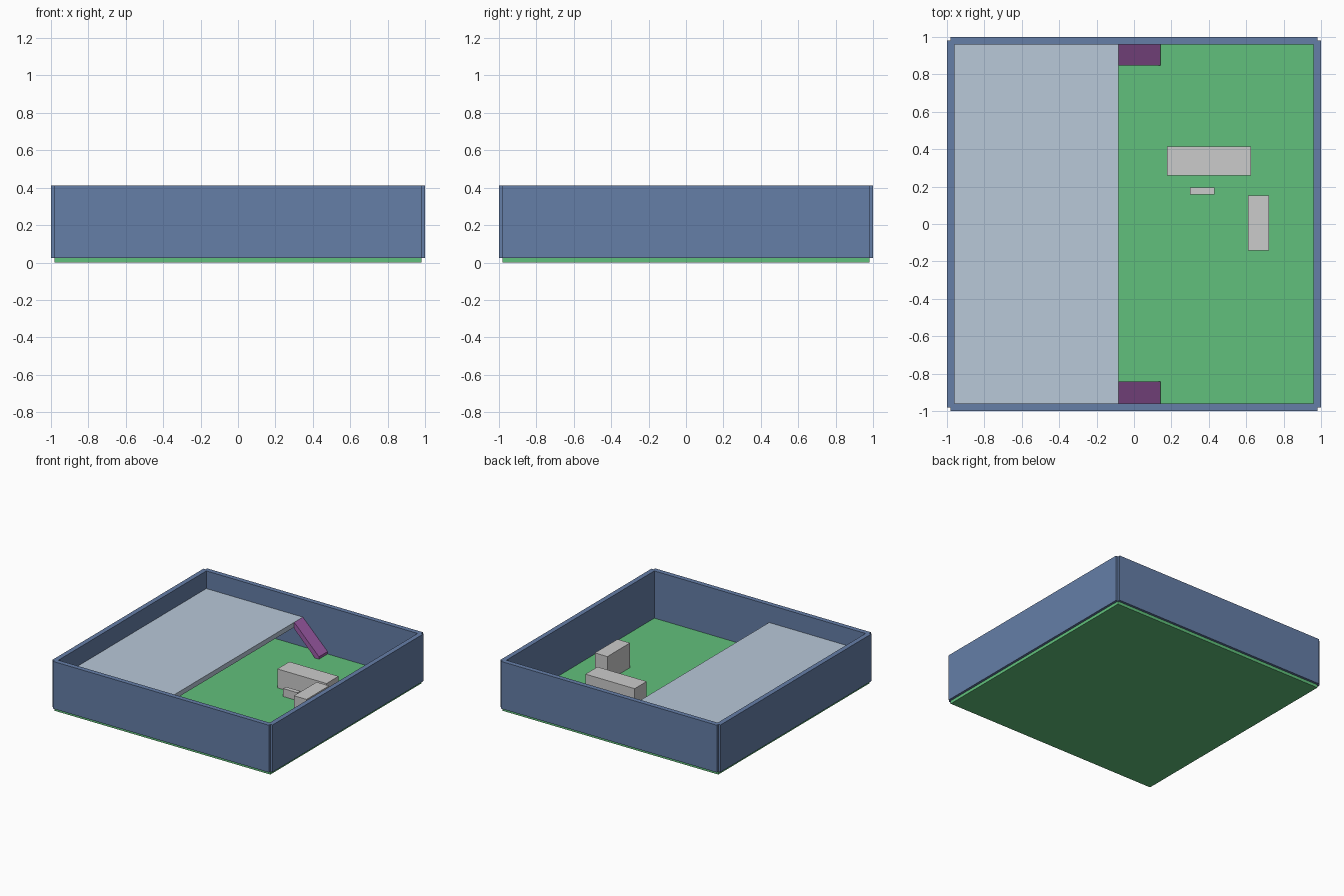
import bpy, bmesh

if "Cube" in bpy.data.objects:
    bpy.data.objects.remove(bpy.data.objects["Cube"])


def material(name, rgb):
    m = bpy.data.materials.new(name)
    m.diffuse_color = (*rgb, 1)
    m.use_nodes = True
    m.node_tree.nodes["Principled BSDF"].inputs["Base Color"].default_value = m.diffuse_color
    return m


GREEN = material("floor green", (0.12, 0.53, 0.20))
BLUE = material("wall blue", (0.13, 0.21, 0.39))
PALE = material("pale blue", (0.48, 0.58, 0.69))
PURPLE = material("ramp purple", (0.35, 0.11, 0.40))


def prism(name, profile, y0, y1, mat=None):
    """Extrude an xz profile from y0 to y1."""
    bm = bmesh.new()
    face = bm.faces.new([bm.verts.new((x, y0, z)) for x, z in profile])
    ext = bmesh.ops.extrude_face_region(bm, geom=[face])
    moved = [v for v in ext["geom"] if isinstance(v, bmesh.types.BMVert)]
    bmesh.ops.translate(bm, vec=(0, y1 - y0, 0), verts=moved)
    bmesh.ops.recalc_face_normals(bm, faces=bm.faces)
    me = bpy.data.meshes.new(name)
    bm.to_mesh(me)
    bm.free()
    if mat:
        me.materials.append(mat)
    ob = bpy.data.objects.new(name, me)
    bpy.context.collection.objects.link(ob)
    return ob


def box(name, x0, x1, y0, y1, z0, z1, mat=None):
    return prism(name, [(x0, z0), (x1, z0), (x1, z1), (x0, z1)], y0, y1, mat)


FLOOR = 0.025
TOP = 0.413

# Floor and the four walls standing on it
box("floor", -0.98, 0.98, -0.98, 0.98, 0, FLOOR, GREEN)
for side, a, b in (("low", -1.0, -0.96), ("high", 0.96, 1.0)):
    box("wall_x_" + side, a, b, -0.98, 0.98, FLOOR, TOP, BLUE)
    box("wall_y_" + side, -0.98, 0.98, a, b, FLOOR, TOP, BLUE)

# Raised platform over the left half
box("platform", -0.97, -0.083, -0.97, 0.97, 0.228, 0.268, PALE)

# Sloping ramps at both ends of the platform edge
ramp = [(-0.083, 0.268), (-0.083, 0.215), (0.105, FLOOR), (0.142, FLOOR), (0.142, 0.045)]
prism("ramp_front", ramp, -0.965, -0.842, PURPLE)
prism("ramp_back", ramp, 0.848, 0.968, PURPLE)

# Furniture blocks
box("long_counter", 0.177, 0.624, 0.258, 0.414, FLOOR, 0.18)
box("small_bench", 0.30, 0.43, 0.158, 0.195, FLOOR, 0.09)
box("tall_cabinet", 0.608, 0.722, -0.142, 0.152, FLOOR, 0.228)
